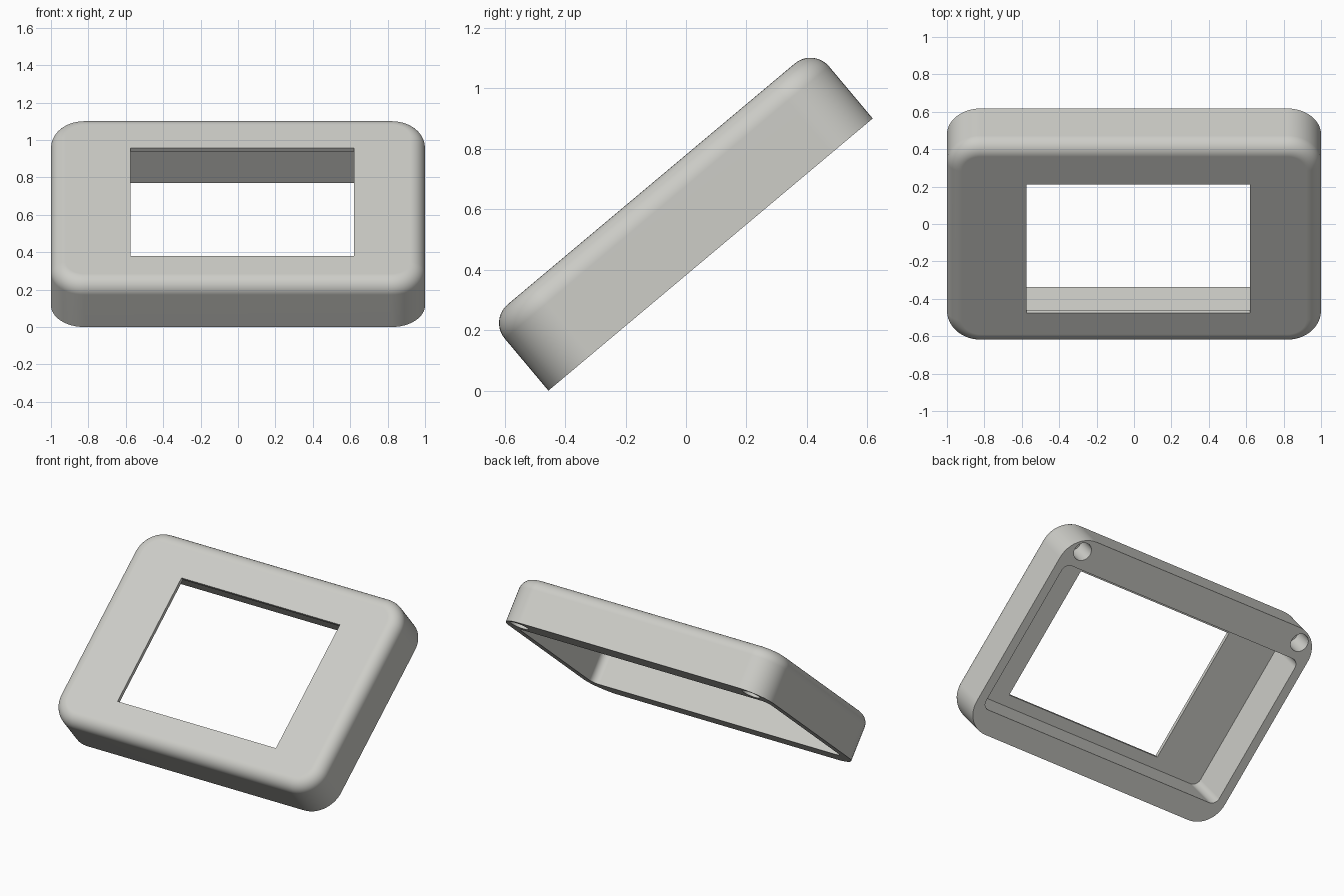
import bpy, bmesh, math
from mathutils import Matrix

if "Cube" in bpy.data.objects:
    bpy.data.objects.remove(bpy.data.objects["Cube"])

TILT = math.radians(40)
LENGTH, THICK = 1.40, 0.305      # sloping length and depth of the frame
FILLET = 0.08                    # rounding of the face edge

grey = bpy.data.materials.new("light grey")
grey.diffuse_color = (0.61, 0.61, 0.575, 1)
grey.use_nodes = True
grey.node_tree.nodes["Principled BSDF"].inputs["Base Color"].default_value = grey.diffuse_color


def outline(x0, x1, y0, y1, r, segs=12):
    """Rounded rectangle, counter-clockwise."""
    if r <= 0:
        return [(x0, y0), (x1, y0), (x1, y1), (x0, y1)]
    pts = []
    corners = [(x1 - r, y1 - r), (x0 + r, y1 - r), (x0 + r, y0 + r), (x1 - r, y0 + r)]
    for i, (cx, cy) in enumerate(corners):
        for k in range(segs + 1):
            a = math.pi / 2 * (i + k / segs)
            pts.append((cx + r * math.cos(a), cy + r * math.sin(a)))
    return pts


def block(name, x0, x1, y0, y1, z0, z1, r=0.0, fillet=0.0):
    """Upright rounded block, optionally with a rounded top edge."""
    levels = [(0.0, z0)]
    if fillet:
        for k in range(11):
            a = math.pi / 2 * k / 10
            levels.append((fillet * (1 - math.cos(a)), z1 - fillet * (1 - math.sin(a))))
    else:
        levels.append((0.0, z1))
    bm = bmesh.new()
    rings = [[bm.verts.new((x, y, z)) for x, y in
              outline(x0 + d, x1 - d, y0 + d, y1 - d, r - d)] for d, z in levels]
    n = len(rings[0])
    for lo, hi in zip(rings, rings[1:]):
        for i in range(n):
            j = (i + 1) % n
            bm.faces.new((lo[i], lo[j], hi[j], hi[i]))
    bm.faces.new(rings[0][::-1])
    bm.faces.new(rings[-1])
    return make(name, bm)


def make(name, bm):
    bmesh.ops.recalc_face_normals(bm, faces=bm.faces)
    me = bpy.data.meshes.new(name)
    bm.to_mesh(me)
    bm.free()
    me.materials.append(grey)
    ob = bpy.data.objects.new(name, me)
    bpy.context.collection.objects.link(ob)
    return ob


def peg(name, x, y, z0, z1, r):
    """Upright cylinder."""
    bm = bmesh.new()
    bmesh.ops.create_cone(bm, cap_ends=True, segments=40, radius1=r, radius2=r,
                          depth=z1 - z0, matrix=Matrix.Translation((x, y, (z0 + z1) / 2)))
    return make(name, bm)


# Outer shell of the bezel
bezel = block("bezel_frame", -1, 1, 0, LENGTH, 0, THICK, 0.18, FILLET)

# Hollow behind the face, off-centre window, two blind screw holes in the back rim
cutters = [
    block("cavity_cutter", -0.94, 0.94, 0.153, 1.20, -0.1, THICK - 0.025, 0.05),
    block("window_cutter", -0.575, 0.62, 0.227, 1.127, 0.2, THICK + 0.1),
]
cutters += [peg("screw_hole_cutter", s * 0.875, 1.31, -0.1, 0.15, 0.06) for s in (-1, 1)]

bpy.context.view_layer.objects.active = bezel
bezel.select_set(True)
for c in cutters:
    c.select_set(False)
    m = bezel.modifiers.new("cut", 'BOOLEAN')
    m.operation, m.solver, m.object = 'DIFFERENCE', 'EXACT', c
    bpy.ops.object.modifier_apply(modifier=m.name)
for c in cutters:
    bpy.data.objects.remove(c)

# Lean the frame back, front lower edge on the ground
bezel.data.transform(Matrix.Translation((0, -0.455, 0)) @ Matrix.Rotation(TILT, 4, 'X'))

bpy.ops.object.shade_smooth_by_angle(angle=math.radians(30))
wn = bezel.modifiers.new("flat_face_normals", 'WEIGHTED_NORMAL')
wn.keep_sharp = True
